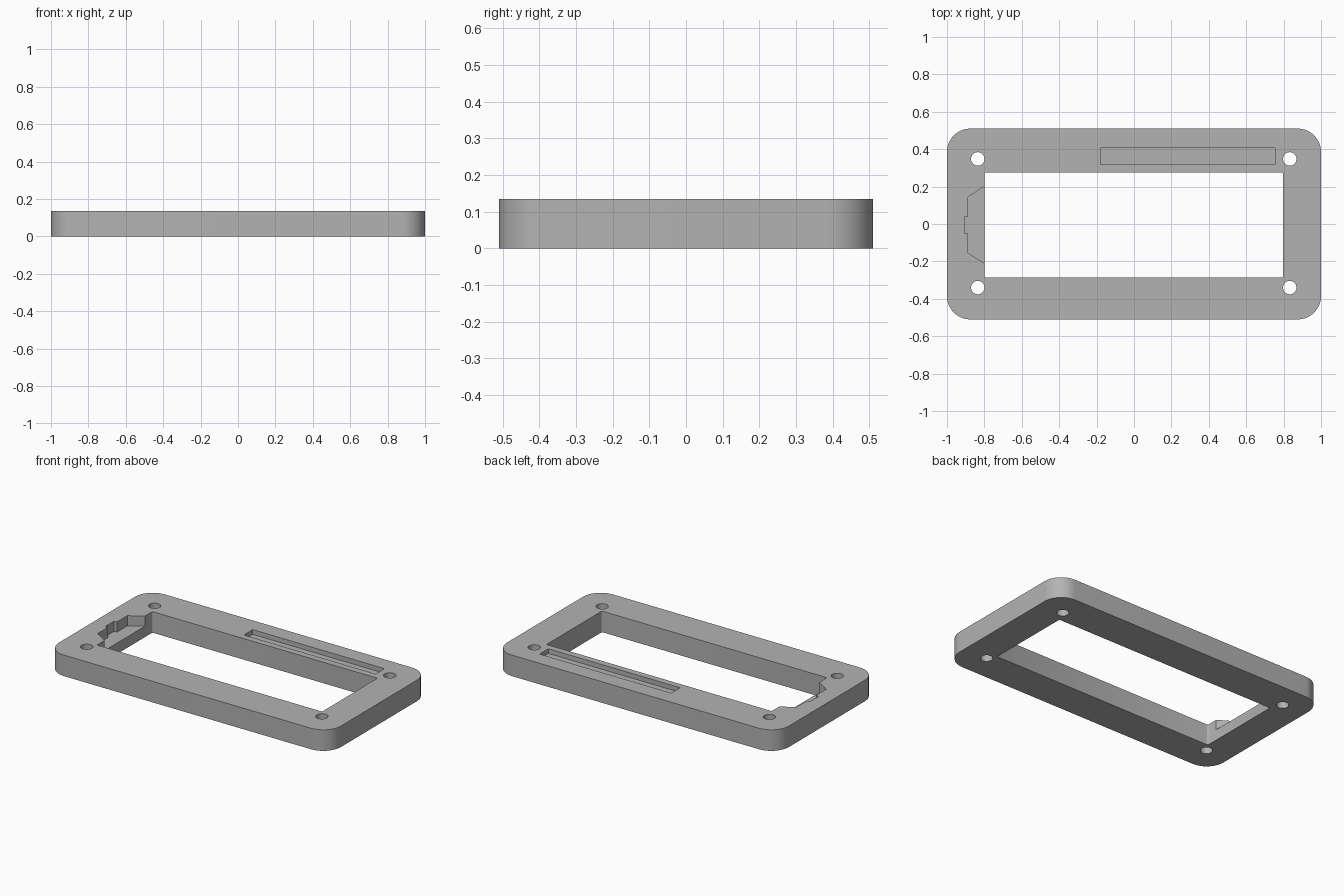
import bpy
import bmesh
from math import cos, sin, pi, radians

HEIGHT = 0.135
SLOT_DEPTH = 0.03
NOTCH_DEPTH = 0.065

if "Cube" in bpy.data.objects:
    bpy.data.objects.remove(bpy.data.objects["Cube"], do_unlink=True)


def rounded_rect(x0, x1, y0, y1, r, steps):
    """Counter-clockwise outline of a rectangle with round corners."""
    corners = [(x1 - r, y1 - r), (x0 + r, y1 - r), (x0 + r, y0 + r), (x1 - r, y0 + r)]
    return [(cx + r * cos(a), cy + r * sin(a))
            for i, (cx, cy) in enumerate(corners)
            for a in [(i + k / steps) * pi / 2 for k in range(steps + 1)]]


def circle(cx, cy, r, sides=32):
    return [(cx + r * cos(2 * pi * k / sides), cy + r * sin(2 * pi * k / sides))
            for k in range(sides)]


def prism(name, outline, z0, z1):
    """Extrude a flat outline from z0 up to z1."""
    bm = bmesh.new()
    face = bm.faces.new([bm.verts.new((x, y, z0)) for x, y in outline])
    top = bmesh.ops.extrude_face_region(bm, geom=[face])["geom"]
    bmesh.ops.translate(bm, vec=(0, 0, z1 - z0),
                        verts=[g for g in top if isinstance(g, bmesh.types.BMVert)])
    bmesh.ops.recalc_face_normals(bm, faces=bm.faces)
    mesh = bpy.data.meshes.new(name)
    bm.to_mesh(mesh)
    bm.free()
    obj = bpy.data.objects.new(name, mesh)
    bpy.context.collection.objects.link(obj)
    return obj


def cut(body, name, outline, z0):
    """Cut the outline out of the body, from z0 up through the top."""
    cutter = prism(name, outline, z0, HEIGHT + 0.1)
    cutter.hide_render = True
    mod = body.modifiers.new(name, "BOOLEAN")
    mod.operation = "DIFFERENCE"
    mod.solver = "EXACT"
    mod.object = cutter
    bpy.context.view_layer.objects.active = body
    bpy.ops.object.modifier_apply(modifier=mod.name)
    bpy.data.objects.remove(cutter, do_unlink=True)


# Frame plate
frame = prism("bezel_frame", rounded_rect(-1, 1, -0.51, 0.51, 0.125, 16), 0, HEIGHT)

# Window through the middle
cut(frame, "window_cutter", rounded_rect(-0.8, 0.797, -0.286, 0.275, 0.008, 3), -0.1)

# Screw holes in the corners
for x in (-0.835, 0.833):
    for y in (-0.34, 0.348):
        cut(frame, "screw_hole_cutter", circle(x, y, 0.036), -0.1)

# Shallow slot along the back rail
cut(frame, "slot_cutter", rounded_rect(-0.18, 0.755, 0.317, 0.406, 0.004, 2),
    HEIGHT - SLOT_DEPTH)

# Stepped notch in the right rail, symmetric about its middle
half = [(-0.75, 0.237), (-0.8, 0.205), (-0.887, 0.15), (-0.887, 0.045), (-0.907, 0.045)]
mid = -0.005
notch = [(x, mid + y) for x, y in half] + [(x, mid - y) for x, y in reversed(half)]
cut(frame, "notch_cutter", notch, HEIGHT - NOTCH_DEPTH)

# Grey finish
grey = bpy.data.materials.new("grey")
grey.use_nodes = True
color = (0.45, 0.45, 0.45, 1)
grey.diffuse_color = color
grey.node_tree.nodes["Principled BSDF"].inputs["Base Color"].default_value = color
frame.data.materials.clear()
frame.data.materials.append(grey)

# Smooth round corners, sharp edges
bpy.ops.object.select_all(action="DESELECT")
frame.select_set(True)
bpy.context.view_layer.objects.active = frame
bpy.ops.object.shade_smooth_by_angle(angle=radians(31))
